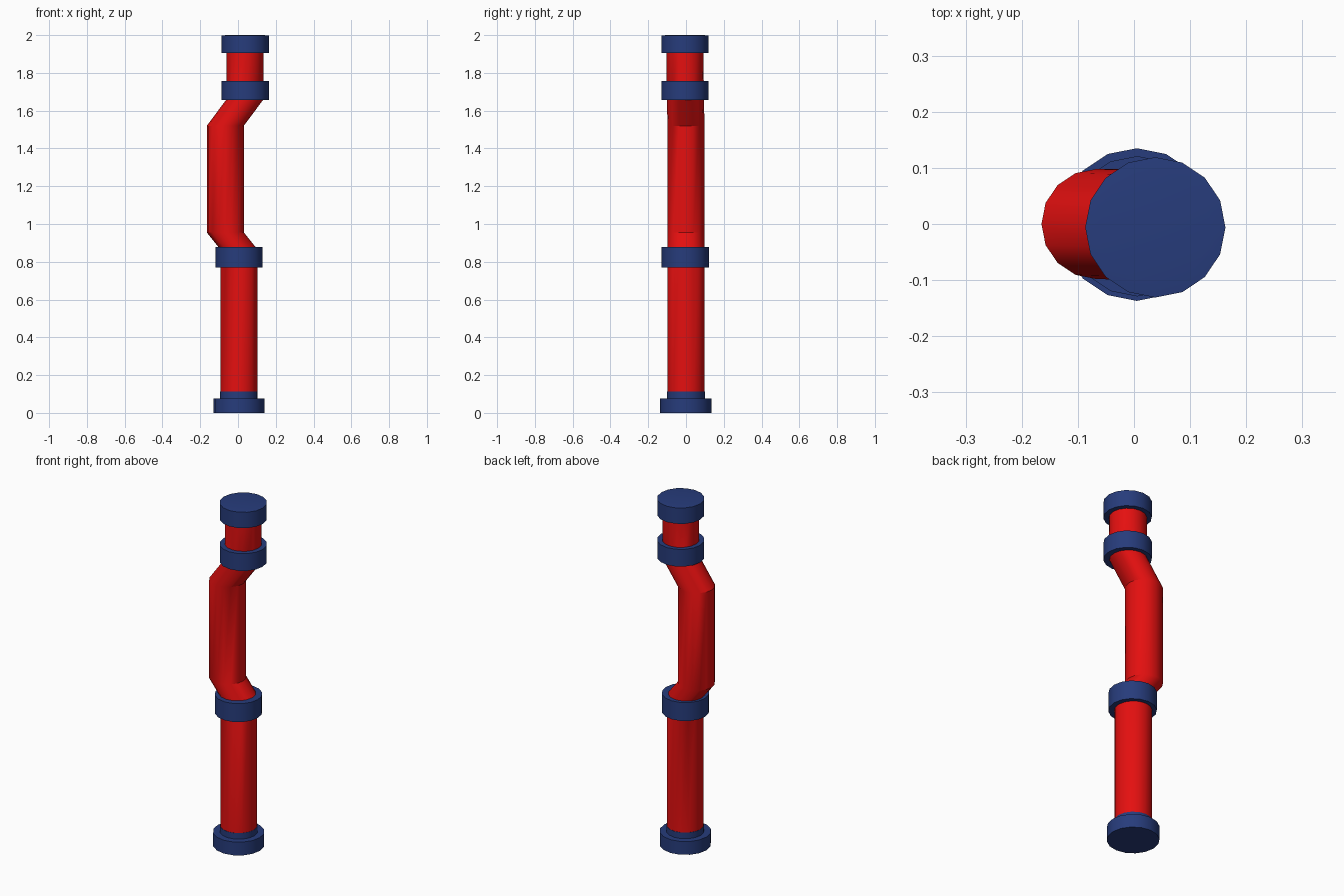
import bpy, bmesh, math

if "Cube" in bpy.data.objects:
    bpy.data.objects.remove(bpy.data.objects["Cube"])

SIDES = 16


def material(name, rgb):
    m = bpy.data.materials.new(name)
    m.diffuse_color = (*rgb, 1)
    m.use_nodes = True
    m.node_tree.nodes["Principled BSDF"].inputs["Base Color"].default_value = m.diffuse_color
    return m


RED = material("red", (0.78, 0.005, 0.005))
BLUE = material("navy_blue", (0.02, 0.045, 0.2))


def loft(name, rings, mat):
    """Closed tube through horizontal rings given as (x, y, z, radius)."""
    bm = bmesh.new()
    loops = []
    for x, y, z, r in rings:
        loops.append([bm.verts.new((x + r * math.cos(2 * math.pi * i / SIDES),
                                    y + r * math.sin(2 * math.pi * i / SIDES), z))
                      for i in range(SIDES)])
    for a, b in zip(loops, loops[1:]):
        for i in range(SIDES):
            j = (i + 1) % SIDES
            bm.faces.new((a[i], a[j], b[j], b[i]))
    bm.faces.new(loops[0][::-1])
    bm.faces.new(loops[-1])
    bmesh.ops.recalc_face_normals(bm, faces=bm.faces)
    mesh = bpy.data.meshes.new(name)
    bm.to_mesh(mesh)
    bm.free()
    mesh.materials.append(mat)
    ob = bpy.data.objects.new(name, mesh)
    bpy.context.collection.objects.link(ob)
    bpy.context.view_layer.objects.active = ob
    ob.select_set(True)
    bpy.ops.object.shade_smooth_by_angle(angle=math.radians(30))
    ob.select_set(False)
    return ob


def collar(name, x, y, z0, z1, r):
    return loft(name, [(x, y, z0, r), (x, y, z1, r)], BLUE)


# Pipe: straight foot, sideways offset, straight run, return, upper stub
P = 0.098
loft("pipe", [(0.005, 0, 0.09, P), (0.005, 0, 0.865, P),
              (-0.067, 0, 0.955, P), (-0.067, 0, 1.52, P),
              (0.037, -0.003, 1.66, P), (0.037, -0.006, 1.95, P)], RED)

# Foot: base flange and its short sleeve
collar("base_flange", 0.005, -0.001, 0.0, 0.077, 0.136)
collar("base_sleeve", 0.005, 0, 0.04, 0.112, 0.0995)

# Joint collars
collar("middle_collar", 0.006, -0.004, 0.77, 0.877, 0.125)
collar("upper_collar", 0.038, -0.006, 1.657, 1.757, 0.125)

# Top cap with a faintly raised centre disc
loft("top_cap", [(0.038, -0.006, 1.905, 0.125), (0.038, -0.006, 1.997, 0.125),
                 (0.038, -0.006, 2.0, 0.1)], BLUE)
